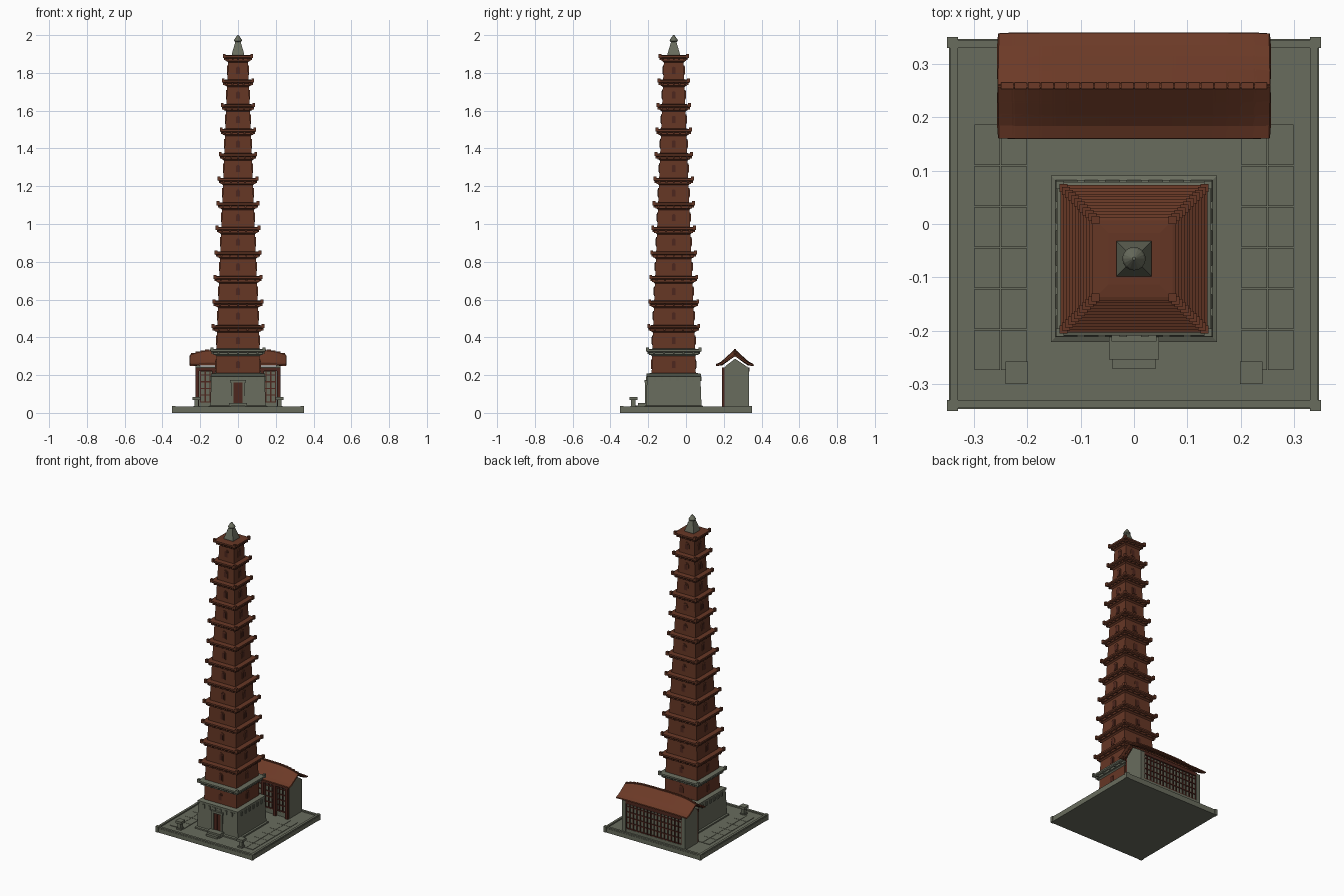
import bpy, bmesh, math
from mathutils import Matrix, Vector

if "Cube" in bpy.data.objects:
    bpy.data.objects.remove(bpy.data.objects["Cube"], do_unlink=True)


def material(name, rgb):
    m = bpy.data.materials.new(name)
    m.use_nodes = True
    m.diffuse_color = (*rgb, 1)
    bsdf = next(n for n in m.node_tree.nodes if n.type == 'BSDF_PRINCIPLED')
    bsdf.inputs["Base Color"].default_value = (*rgb, 1)
    bsdf.inputs["Roughness"].default_value = 0.9
    return m


STONE = material("grey stone", (0.14, 0.15, 0.11))
BRICK = material("red brown brick", (0.13, 0.037, 0.018))
TILE = material("roof tile", (0.15, 0.042, 0.02))
WOOD = material("dark red wood", (0.075, 0.02, 0.013))
CENTRE = Vector((0, -0.065, 0))      # middle of the tower


def finish(bm, name, mat, at=None):
    bmesh.ops.recalc_face_normals(bm, faces=bm.faces)
    me = bpy.data.meshes.new(name)
    bm.to_mesh(me)
    bm.free()
    me.materials.append(mat)
    ob = bpy.data.objects.new(name, me)
    ob.location = at or (0, 0, 0)
    bpy.context.collection.objects.link(ob)
    return ob


def box(bm, x0, x1, y0, y1, z0, z1):
    size = Matrix.Diagonal((x1 - x0, y1 - y0, z1 - z0, 1))
    mid = Matrix.Translation(((x0 + x1) / 2, (y0 + y1) / 2, (z0 + z1) / 2))
    bmesh.ops.create_cube(bm, size=1, matrix=mid @ size)


def loft(bm, rings):
    """Square rings given as (half width, height), joined and capped."""
    loops = [[bm.verts.new((h * sx, h * sy, z)) for sx, sy in
              ((-1, -1), (1, -1), (1, 1), (-1, 1))] for h, z in rings]
    for a, b in zip(loops, loops[1:]):
        for i in range(4):
            j = (i + 1) % 4
            bm.faces.new((a[i], a[j], b[j], b[i]))
    bm.faces.new(loops[0][::-1])
    bm.faces.new(loops[-1])


def prism(bm, outline, direction):
    """Extrude a closed outline of points along a direction."""
    face = bm.faces.new([bm.verts.new(p) for p in outline])
    new = bmesh.ops.extrude_face_region(bm, geom=[face], use_keep_orig=True)
    verts = [g for g in new["geom"] if isinstance(g, bmesh.types.BMVert)]
    bmesh.ops.translate(bm, verts=verts, vec=direction)


def fourfold(bm):
    """Repeat what was built for the front on the other three sides."""
    geom = bm.verts[:] + bm.edges[:] + bm.faces[:]
    for k in (1, 2, 3):
        new = bmesh.ops.duplicate(bm, geom=geom)["geom"]
        verts = [g for g in new if isinstance(g, bmesh.types.BMVert)]
        bmesh.ops.rotate(bm, verts=verts, cent=(0, 0, 0),
                         matrix=Matrix.Rotation(k * math.pi / 2, 3, 'Z'))


def arch(bm, w, y, z0, z1, depth):
    pts = [(-w, y, z0), (w, y, z0)]
    pts += [(w * math.cos(a), y, z1 - w + w * math.sin(a))
            for a in [math.pi * i / 6 for i in range(7)]]
    prism(bm, pts, (0, depth, 0))


# Courtyard slab with raised rim, corner stones and paving
bm = bmesh.new()
box(bm, -.347, .347, -.347, .347, 0, .027)
finish(bm, "courtyard", STONE)
bm = bmesh.new()
box(bm, -.345, .345, -.345, -.33, .02, .035)
box(bm, -.35, -.33, -.35, -.33, 0, .037)
fourfold(bm)
finish(bm, "courtyard_rim", STONE)
bm = bmesh.new()
for x in (-.3, -.25, .2, .25):
    for row in range(6):
        y = -.275 + row * .077
        box(bm, x + .001, x + .049, y + .001, y + .076, .02, .03)
finish(bm, "paving", STONE)

# Stone lanterns by the entrance
bm = bmesh.new()
for x in (-.22, .22):
    for h, z0, z1 in ((.016, .025, .036), (.011, .03, .07), (.021, .068, .084)):
        box(bm, x - h, x + h, -.279 - h, -.279 + h, z0, z1)
finish(bm, "stone_lanterns", STONE)

# Tower base with plinth, cap and row of projecting stones
bm = bmesh.new()
loft(bm, [(.156, .02), (.156, .036), (.147, .04), (.141, .192), (.144, .194),
          (.144, .207), (.118, .212)])
finish(bm, "tower_base", STONE, CENTRE)
bm = bmesh.new()
for i in range(6):
    x = -.1 + i * .04
    box(bm, x - .007, x + .007, -.147, -.138, .168, .192)
fourfold(bm)
finish(bm, "base_brackets", STONE, CENTRE)

# Doorway and steps
bm = bmesh.new()
for s in (-1, 1):
    box(bm, s * .031 - .006, s * .031 + .006, -.153, -.135, .05, .165)
box(bm, -.042, .042, -.155, -.135, .16, .174)
finish(bm, "door_frame", STONE, CENTRE)
bm = bmesh.new()
for s in (-1, 1):
    box(bm, s * .0128 - .012, s * .0128 + .012, -.148, -.138, .05, .161)
finish(bm, "door_leaves", WOOD, CENTRE)
bm = bmesh.new()
box(bm, -.047, .047, -.189, -.14, .02, .052)
box(bm, -.04, .04, -.207, -.14, .02, .04)
finish(bm, "door_steps", STONE, CENTRE)

# Brick storeys, each with windows and a corbelled eave
bodies, eaves, frames, panes = (bmesh.new() for _ in range(4))


def eave(bm, w, top, inner):
    """One eave for all sides: stepped slabs, dentils and raised corners."""
    loft(bm, [(inner, top - .04), (inner + .006, top - .034),
              (w - .013, top - .032), (w - .013, top - .02), (w - .004, top - .018),
              (w, top - .014), (w, top - .004), (w - .006, top - .002),
              (inner - .004, top)])
    part = bmesh.new()
    for i in range(5):
        x = (i - 2) * w * .36
        box(part, x - .005, x + .005, -w + .004, -w + .02, top - .028, top - .014)
    box(part, -w - .002, -w + .013, -w - .002, -w + .013, top - .016, top + .006)
    fourfold(part)
    me = bpy.data.meshes.new("tmp")
    part.to_mesh(me)
    part.free()
    bm.from_mesh(me)
    bpy.data.meshes.remove(me)


def windows(h, z):
    arch(frames, .016, -h - .004, z - .025, z + .025, .012)
    arch(panes, .010, -h - .0055, z - .02, z + .018, .008)


loft(bodies, [(.117, .2), (.114, .325)])
windows(.115, .258)
for i in range(12):
    t = i / 11
    h, w, top = .114 - .058 * t, .138 - .06 * t, .465 + .13 * i
    loft(bodies, [(h, top - .135), (h - .004, top - .03)])
    eave(eaves, w, top, h - .004)
    windows(h - .002, top - .08)
fourfold(frames)
fourfold(panes)
finish(bodies, "tower_storeys", BRICK, CENTRE)
finish(eaves, "tower_eaves", BRICK, CENTRE)
finish(frames, "window_frames", BRICK, CENTRE)
finish(panes, "window_panes", WOOD, CENTRE)
bm = bmesh.new()
eave(bm, .144, .34, .114)
finish(bm, "stone_cornice", STONE, CENTRE)

# Spire: square tapering foot and round pointed finial
bm = bmesh.new()
loft(bm, [(.033, 1.89), (.033, 1.9), (.013, 1.968)])
finish(bm, "spire_foot", STONE, CENTRE)
bm = bmesh.new()
for r0, r1, z0, z1 in ((.014, .022, 1.962, 1.97), (.022, .019, 1.97, 1.978),
                       (.019, .003, 1.978, 2.0)):
    bmesh.ops.create_cone(bm, cap_ends=True, segments=16, radius1=r0, radius2=r1,
                          depth=z1 - z0,
                          matrix=Matrix.Translation((0, 0, (z0 + z1) / 2)))
finish(bm, "spire_finial", STONE, CENTRE)

# Hall walls: two gables, recessed long walls and a low sill
bm = bmesh.new()
for x in (-.226, .2):
    prism(bm, [(x, .204, .02), (x, .334, .02), (x, .334, .235), (x, .315, .25),
               (x, .26, .287), (x, .212, .25), (x, .204, .235)], (.026, 0, 0))
box(bm, -.21, .21, .214, .326, .02, .245)
box(bm, -.21, .21, .206, .333, .02, .055)
finish(bm, "hall_walls", STONE)

# Hall timber: lattice screens front and back, posts and beams
bm = bmesh.new()
for y0, y1 in ((.207, .216), (.324, .332)):
    for i in range(17):
        x = -.198 + i * .02475
        box(bm, x - .003, x + .003, y0, y1, .05, .225)
    for z in (.058, .095, .13, .165, .2):
        box(bm, -.2, .2, y0 + .001, y1 - .001, z - .003, z + .003)
    box(bm, -.2, .2, y0 - .003, y1 + .003, .218, .24)
for i in range(6):
    x = -.215 + i * .086
    box(bm, x - .009, x + .009, .19, .207, .02, .23)
box(bm, -.226, .226, .19, .207, .222, .24)
finish(bm, "hall_timber", WOOD)

# Hall roof: two curved slopes of raised tiles, drooping at the ends
PROFILE = [(0, .326), (.025, .303), (.05, .28), (.071, .262), (.093, .252)]


def droop(x, z):
    return z - .024 * (abs(x) / .25) ** 4 * (z - .24) / .08


for name, side in (("hall_roof_front", -1), ("hall_roof_back", 1)):
    bm = bmesh.new()
    xs = [-.25 + .025 * i for i in range(21)]
    rows = [[bm.verts.new((x, .259 + side * d, droop(x, z))) for x in xs]
            for d, z in PROFILE]
    for a, b in zip(rows, rows[1:]):
        for i in range(20):
            bm.faces.new((a[i], a[i + 1], b[i + 1], b[i]))
    for f in bm.faces:
        f.normal_update()
        if f.normal.z < 0:
            f.normal_flip()
    bmesh.ops.inset_individual(bm, faces=bm.faces[:], thickness=.0012, depth=.004)
    low = bmesh.ops.recalc_face_normals(bm, faces=bm.faces)
    ob = finish(bm, name, TILE)
    solid = ob.modifiers.new("thickness", 'SOLIDIFY')
    solid.thickness, solid.offset = .014, 0
bm = bmesh.new()
for i in range(20):
    x = -.2375 + i * .025
    z = droop(x, .328)
    box(bm, x - .0115, x + .0115, .253, .265, z - .008, z + .011)
finish(bm, "hall_ridge", TILE)
